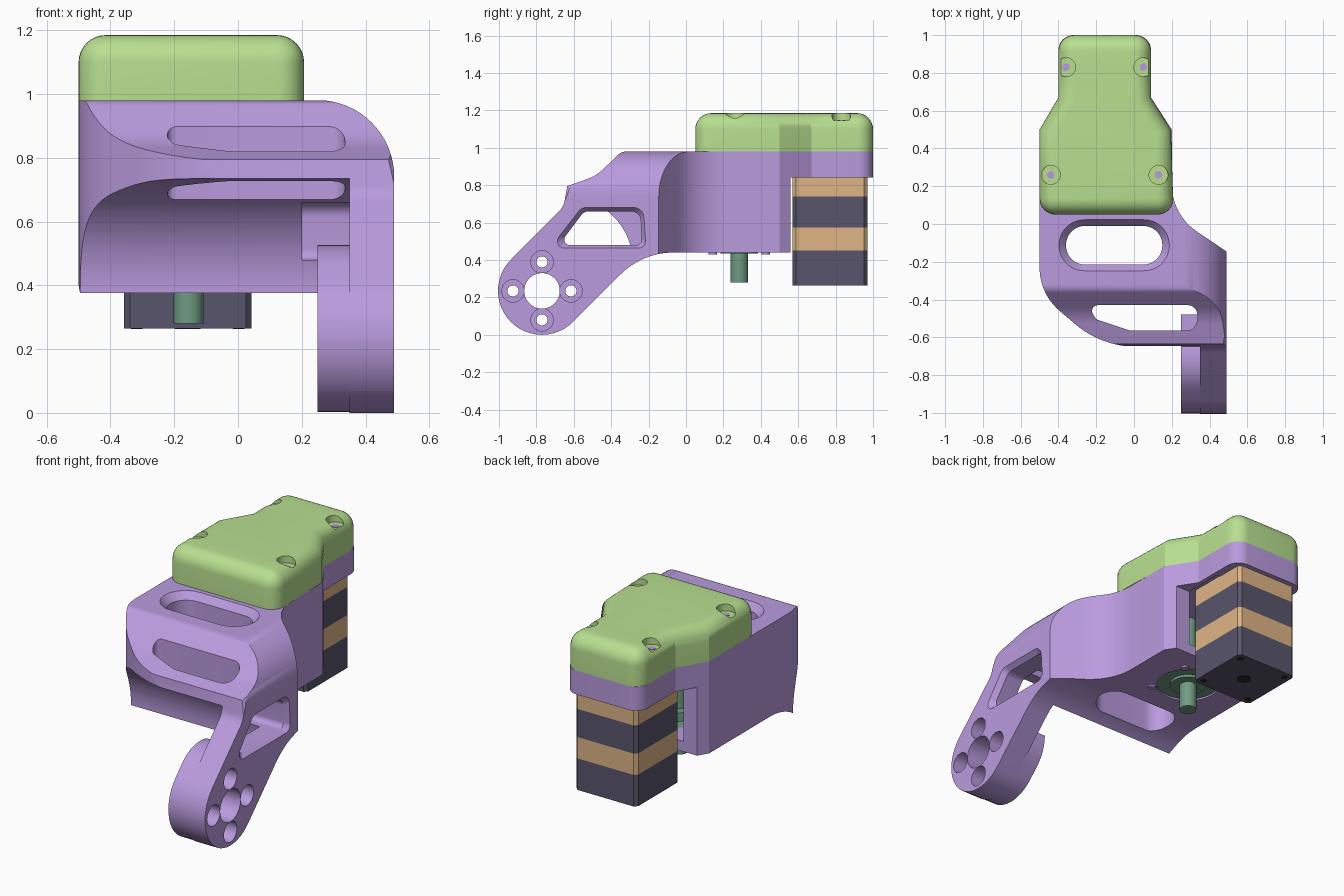
import bpy, bmesh, math
from mathutils import Vector

if "Cube" in bpy.data.objects:
    bpy.data.objects.remove(bpy.data.objects["Cube"])


def material(name, r, g, b):
    m = bpy.data.materials.new(name)
    m.diffuse_color = (r, g, b, 1)
    m.use_nodes = True
    m.node_tree.nodes["Principled BSDF"].inputs["Base Color"].default_value = m.diffuse_color
    return m


PURPLE = material("purple", .49, .33, .73)
GREEN = material("green", .48, .74, .28)
TAN = material("tan", .73, .46, .24)
DARK = material("dark", .10, .09, .15)
TEAL = material("teal", .16, .33, .23)
BLACK = material("black", .02, .02, .025)


def rounded(corners, segs=12):
    """Closed outline from corners (a, b[, radius])."""
    out, n = [], len(corners)
    for i, c in enumerate(corners):
        r = c[2] if len(c) > 2 else 0
        p = Vector(c[:2])
        if not r:
            out.append(p)
            continue
        d1 = (Vector(corners[i - 1][:2]) - p).normalized()
        d2 = (Vector(corners[(i + 1) % n][:2]) - p).normalized()
        half = d1.angle(d2) / 2
        mid = p + (d1 + d2).normalized() * r / math.sin(half)
        u = p + d1 * r / math.tan(half) - mid
        v = p + d2 * r / math.tan(half) - mid
        a0 = math.atan2(u.y, u.x)
        da = (math.atan2(v.y, v.x) - a0 + math.pi) % (2 * math.pi) - math.pi
        for k in range(segs + 1):
            a = a0 + da * k / segs
            out.append(mid + Vector((math.cos(a), math.sin(a))) * r)
    return [p for i, p in enumerate(out) if (p - out[i - 1]).length > 1e-5]


def prism(name, axis, lo, hi, pts, pts_hi=None, mat=PURPLE, cap_bevel=0):
    """Extrude an outline along x (points are y,z), y (x,z) or z (x,y)."""
    place = {'x': lambda p, t: (t, p[0], p[1]), 'y': lambda p, t: (p[0], t, p[1]),
             'z': lambda p, t: (p[0], p[1], t)}[axis]
    bm = bmesh.new()
    a = [bm.verts.new(place(p, lo)) for p in pts]
    b = [bm.verts.new(place(p, hi)) for p in (pts_hi or pts)]
    caps = [bm.faces.new(a), bm.faces.new(b)]
    for i in range(len(a)):
        bm.faces.new((a[i - 1], a[i], b[i], b[i - 1]))
    if cap_bevel:
        bmesh.ops.bevel(bm, geom=[e for f in caps for e in f.edges], offset=cap_bevel,
                        affect='EDGES', segments=1, profile=.5)
    bmesh.ops.recalc_face_normals(bm, faces=bm.faces)
    return finish(name, bm, mat)


def finish(name, bm, mat):
    me = bpy.data.meshes.new(name)
    bm.to_mesh(me)
    bm.free()
    ob = bpy.data.objects.new(name, me)
    bpy.context.collection.objects.link(ob)
    me.materials.append(mat)
    return ob


def disc(name, axis, a, b, r, lo, hi, mat=PURPLE, n=40):
    ring = [(a + r * math.cos(2 * math.pi * k / n), b + r * math.sin(2 * math.pi * k / n))
            for k in range(n)]
    return prism(name, axis, lo, hi, ring, mat=mat)


def boolean(ob, op, other):
    m = ob.modifiers.new("bool", 'BOOLEAN')
    m.operation, m.object, m.solver = op, other, 'EXACT'
    bpy.context.view_layer.objects.active = ob
    bpy.ops.object.modifier_apply(modifier=m.name)
    bpy.data.objects.remove(other)


def stadium(x0, x1, y0, y1):
    r = (y1 - y0) / 2 - .001
    return rounded([(x0, y0, r), (x1, y0, r), (x1, y1, r), (x0, y1, r)])


# Bracket: side profile trimmed by the plan outline
PY, PZ, R = -.77, .235, .235
Q = R * math.sqrt(2)
side = rounded([(1.1, .98), (-.345, .98, .06), (-.48, .85, .25), (-.635, .795), (-.655, .685, .1),
                (PY - Q, PZ, R), (PY, PZ - Q, R), (-.233, .44, .4), (.56, .44), (.56, .84), (1.1, .84)])
bracket = prism("bracket", 'x', -.6, .49, side, cap_bevel=.018)
plan = rounded([(-.5, .5), (-.5, -.37, .3), (-.17, -.65, .5), (.3, -.65), (.3, -1.1), (.6, -1.1),
                (.6, -.22), (.2, .05, .3), (.2, .5), (.09, .67), (.09, 1, .08), (-.4, 1, .08), (-.4, .67)])
boolean(bracket, 'INTERSECT', prism("cut", 'z', -.1, 1.1, plan))

# Rounded outer shoulder
arc = [(.25 + .24 * math.sin(k * math.pi / 32), .74 + .241 * math.cos(k * math.pi / 32)) for k in range(17)]
boolean(bracket, 'DIFFERENCE', prism("cut", 'y', -1.2, .55, arc + [(.6, .74), (.6, 1.1), (.25, 1.1)]))

# Hollow under the front lip
hollow = rounded([(-1.2, .735), (-.285, .735, .35), (-.285, -.1), (-1.2, -.1)], 20)
boolean(bracket, 'DIFFERENCE', prism("cut", 'x', -.7, .35, hollow))

# Thick pivot boss on the inside of the arm
r = R - .003
q = r * math.sqrt(2)
boss = rounded([(PY - q, PZ, r), (PY, PZ - q, r), (PY + .06 + q, PZ + .06, r), (PY + .06, PZ + .06 + q, r)])
boolean(bracket, 'UNION', prism("cut", 'x', .25, .39, boss, cap_bevel=.018))

# Arm window with flared rim
win = rounded([(-.68, .48, .03), (-.545, .66, .05), (-.245, .66, .05), (-.235, .48, .03)])
win_out = rounded([(-.735, .46, .04), (-.56, .685, .06), (-.225, .685, .06), (-.21, .46, .04)])
boolean(bracket, 'DIFFERENCE', prism("cut", 'x', .2, .6, win))
boolean(bracket, 'DIFFERENCE', prism("cut", 'x', .46, .495, win, win_out))

# Pivot bore and four counterbored bolt holes
boolean(bracket, 'DIFFERENCE', disc("cut", 'x', PY, PZ, .095, .2, .6))
for dy, dz in ((.155, 0), (-.155, 0), (0, .155), (0, -.155)):
    boolean(bracket, 'DIFFERENCE', disc("cut", 'x', PY + dy, PZ + dz, .03, .2, .6, n=24))
    boolean(bracket, 'DIFFERENCE', disc("cut", 'x', PY + dy, PZ + dz, .06, .39, .6, n=32))

# Slots through the top and the sloping front
inner, outer = stadium(-.36, .15, -.215, -.01), stadium(-.4, .19, -.25, .025)
boolean(bracket, 'DIFFERENCE', prism("cut", 'z', .3, 1.1, inner))
boolean(bracket, 'DIFFERENCE', prism("cut", 'z', .94, .983, inner, outer))
front_slot = rounded([(-.245, -.43, .03), (.335, -.43, .05), (.335, -.565, .06), (-.02, -.565, .15), (-.2, -.505, .04)])
boolean(bracket, 'DIFFERENCE', prism("cut", 'z', .3, 1.1, front_slot))

# Open channel at the back and bearing seat underneath
SX, SY = -.155, .285
channel = rounded([(SX - .22, .8), (SX - .22, SY - .22, .219), (SX + .22, SY - .22, .219), (SX + .22, .8)])
boolean(bracket, 'DIFFERENCE', prism("cut", 'z', .5, .85, channel))
boolean(bracket, 'DIFFERENCE', disc("cut", 'z', SX, SY, .175, .3, .6))

# Bearing, shaft and bearing screws
parts = [bracket,
         disc("bearing", 'z', SX, SY, .177, .45, .50, TEAL),
         disc("bearing_hub", 'z', SX, SY, .1, .435, .55, TEAL),
         disc("drive_shaft", 'z', SX, SY, .047, .28, .9, TEAL, 32)]
for k in range(4):
    a = math.pi / 4 + k * math.pi / 2
    parts.append(disc("bearing_screw", 'z', SX + .2 * math.cos(a), SY + .2 * math.sin(a), .022, .43, .46, n=20))

# Stacked motor
MX, MY, c = -.157, .77, .018
square = rounded([(MX + s * .2, MY + t * .2, c) for s, t in ((-1, -1), (1, -1), (1, 1), (-1, 1))], 1)
levels = [.265, .45, .575, .74, .845]
for k in range(4):
    parts.append(prism("motor_section", 'z', levels[k], levels[k + 1], square, mat=TAN if k % 2 else DARK))
parts.append(disc("motor_bore", 'z', MX, MY, .04, .263, .3, BLACK, 24))
for s in (-1, 1):
    for t in (-1, 1):
        parts.append(disc("motor_screw", 'z', MX + s * .16, MY + t * .16, .018, .263, .3, BLACK, 16))

# Cover with rounded top and corners
outline = [(-.5, .05), (.21, .05), (.195, .5), (.09, .67), (.09, 1), (-.4, 1), (-.4, .67), (-.5, .5)]
cover = prism("cover", 'z', .98, 1.185, outline, mat=GREEN)
bm = bmesh.new()
bm.from_mesh(cover.data)
square_corners = (0, 1, 4, 5)
edges = []
for e in bm.edges:
    v, w = e.verts
    top = min(v.co.z, w.co.z) > 1.1
    upright = abs(v.co.z - w.co.z) > .1 and any((v.co.xy - Vector(outline[k])).length < .001 for k in square_corners)
    if top or upright:
        edges.append(e)
bmesh.ops.bevel(bm, geom=edges, offset=.085, affect='EDGES', segments=8, profile=.5)
bm.to_mesh(cover.data)
bm.free()
parts.append(cover)

# Cover screws in counterbores
for x, y in ((-.36, .83), (.05, .83), (-.44, .26), (.13, .26)):
    boolean(cover, 'DIFFERENCE', disc("cut", 'z', x, y, .05, 1.145, 1.3, n=32))
    parts.append(disc("cover_screw", 'z', x, y, .02, 1.12, 1.148, n=20))

# Smooth shading with sharp edges kept
bpy.ops.object.select_all(action='DESELECT')
for ob in parts:
    ob.select_set(True)
bpy.context.view_layer.objects.active = bracket
bpy.ops.object.shade_smooth_by_angle(angle=math.radians(28))
